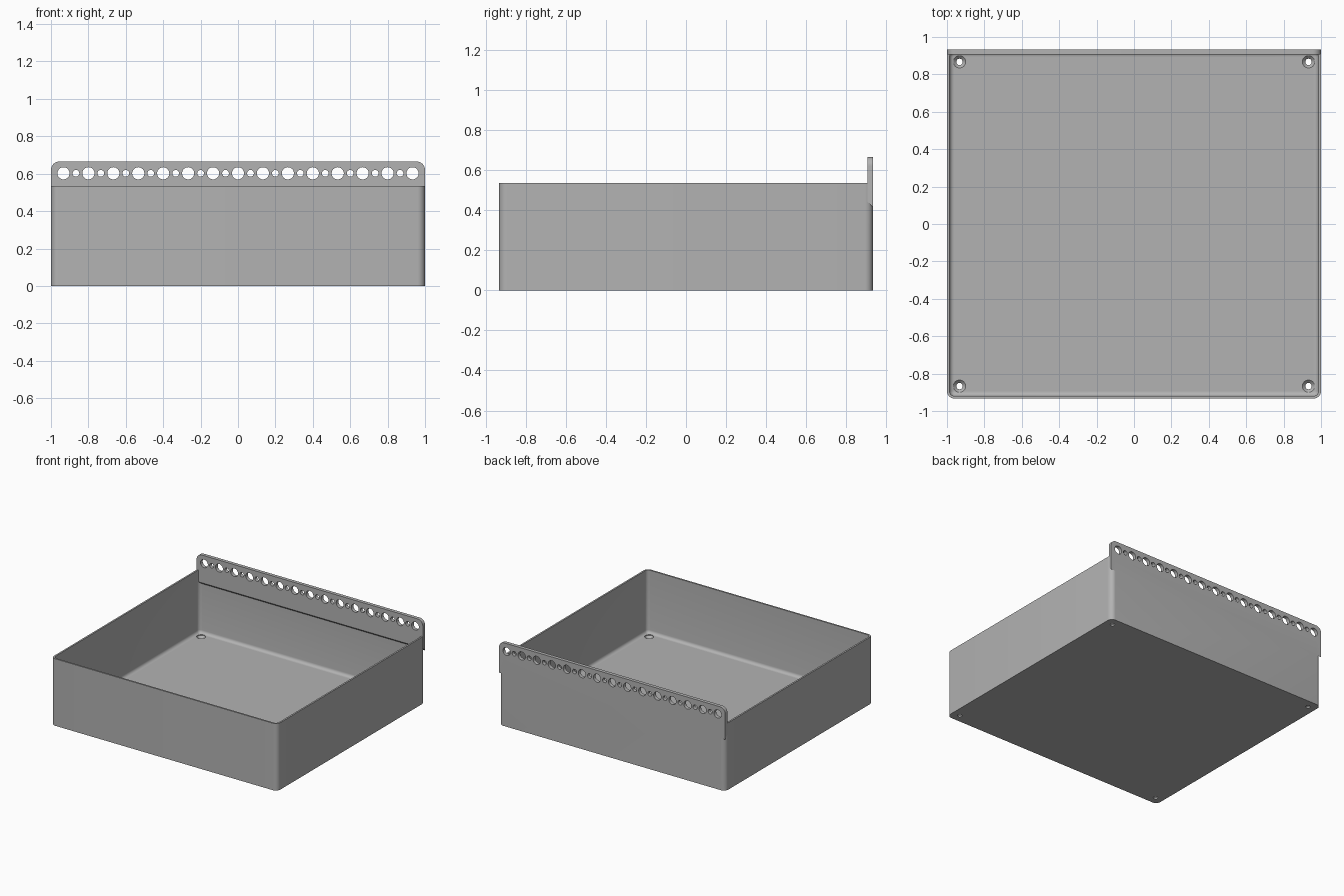
import bpy, bmesh
from math import sin, cos, pi

if "Cube" in bpy.data.objects:
    bpy.data.objects.remove(bpy.data.objects["Cube"])

HX, HY, WALL_TOP = 1.0, 0.933, 0.535
WALL, FLOOR = 0.0133, 0.033
CORNER, FILLET = 0.04, 0.025
PITCH = 0.1333

grey = bpy.data.materials.new("grey plastic")
grey.use_nodes = True
grey.diffuse_color = (0.45, 0.45, 0.45, 1)
grey.node_tree.nodes["Principled BSDF"].inputs["Base Color"].default_value = (0.45, 0.45, 0.45, 1)


def make_object(name, bm):
    bmesh.ops.recalc_face_normals(bm, faces=bm.faces)
    mesh = bpy.data.meshes.new(name)
    bm.to_mesh(mesh)
    bm.free()
    mesh.materials.append(grey)
    obj = bpy.data.objects.new(name, mesh)
    bpy.context.collection.objects.link(obj)
    return obj


def rounded_ring(inset, steps=8):
    """Plan outline of the tray, moved inwards by inset."""
    r = max(CORNER - inset, 0.004)
    cx, cy = HX - inset - r, HY - inset - r
    points = []
    for i, (sx, sy) in enumerate([(1, 1), (-1, 1), (-1, -1), (1, -1)]):
        for k in range(steps + 1):
            a = (i + k / steps) * pi / 2
            points.append((sx * cx + r * cos(a), sy * cy + r * sin(a)))
    return points


def loft(name, rings):
    """Closed solid through a stack of equal-length rings of 3D points."""
    bm = bmesh.new()
    rows = [[bm.verts.new(p) for p in ring] for ring in rings]
    n = len(rows[0])
    for a, b in zip(rows, rows[1:]):
        for i in range(n):
            j = (i + 1) % n
            bm.faces.new((a[i], a[j], b[j], b[i]))
    bm.faces.new(rows[0][::-1])
    bm.faces.new(rows[-1])
    return make_object(name, bm)


def circle(r, sides):
    return [(r * cos(2 * pi * i / sides), r * sin(2 * pi * i / sides)) for i in range(sides)]


def boolean(target, other, operation):
    mod = target.modifiers.new("cut", 'BOOLEAN')
    mod.object, mod.operation, mod.solver = other, operation, 'EXACT'
    bpy.context.view_layer.objects.active = target
    bpy.ops.object.modifier_apply(modifier=mod.name)
    bpy.data.objects.remove(other)


# Open tray: outer wall, rim, inner wall, filleted floor
profile = [(0, 0), (0, WALL_TOP), (WALL, WALL_TOP)]
for k in range(6):
    a = k / 5 * pi / 2
    profile.append((WALL + FILLET * (1 - cos(a)), FLOOR + FILLET * (1 - sin(a))))
tray = loft("tray_with_mounting_strip",
            [[(x, y, z) for x, y in rounded_ring(inset)] for inset, z in profile])

# Mounting strip: rounded top corners, sloped underside
TOP, LOW, R = 0.665, 0.415, 0.045
half = [(HX - R + R * cos(k / 8 * pi / 2), TOP - R + R * sin(k / 8 * pi / 2)) for k in range(9)]
outline = [(HX, LOW)] + half + [(-x, z) for x, z in half[::-1]] + [(-HX, LOW)]
back = [(x, HY, z) for x, z in outline]
front = [(x, HY - 0.028, max(z, LOW + 0.028)) for x, z in outline]
strip = loft("strip", [back, front])
boolean(tray, strip, 'UNION')

# Row of alternating large and small holes in the strip
for i in range(-14, 15):
    r, sides = (0.0325, 32) if i % 2 == 0 else (0.018, 24)
    cutter = loft("hole_cutter", [[(i * PITCH / 2 + x, y, 0.602 + z) for x, z in circle(r, sides)]
                                  for y in (HY - 0.1, HY + 0.1)])
    cutter.hide_render = True
    boolean(tray, cutter, 'DIFFERENCE')

# Countersunk screw holes in the floor corners
for sx in (-1, 1):
    for sy in (-1, 1):
        steps = [(0.017, -0.05), (0.017, 0.012), (0.033, FLOOR - 0.005), (0.033, FLOOR + 0.05)]
        cutter = loft("screw_cutter", [[(sx * 0.933 + x, sy * 0.867 + y, z) for x, y in circle(r, 32)]
                                       for r, z in steps])
        cutter.hide_render = True
        boolean(tray, cutter, 'DIFFERENCE')

bpy.ops.object.select_all(action='DESELECT')
tray.select_set(True)
bpy.context.view_layer.objects.active = tray
bpy.ops.object.shade_smooth_by_angle(angle=pi / 6)
